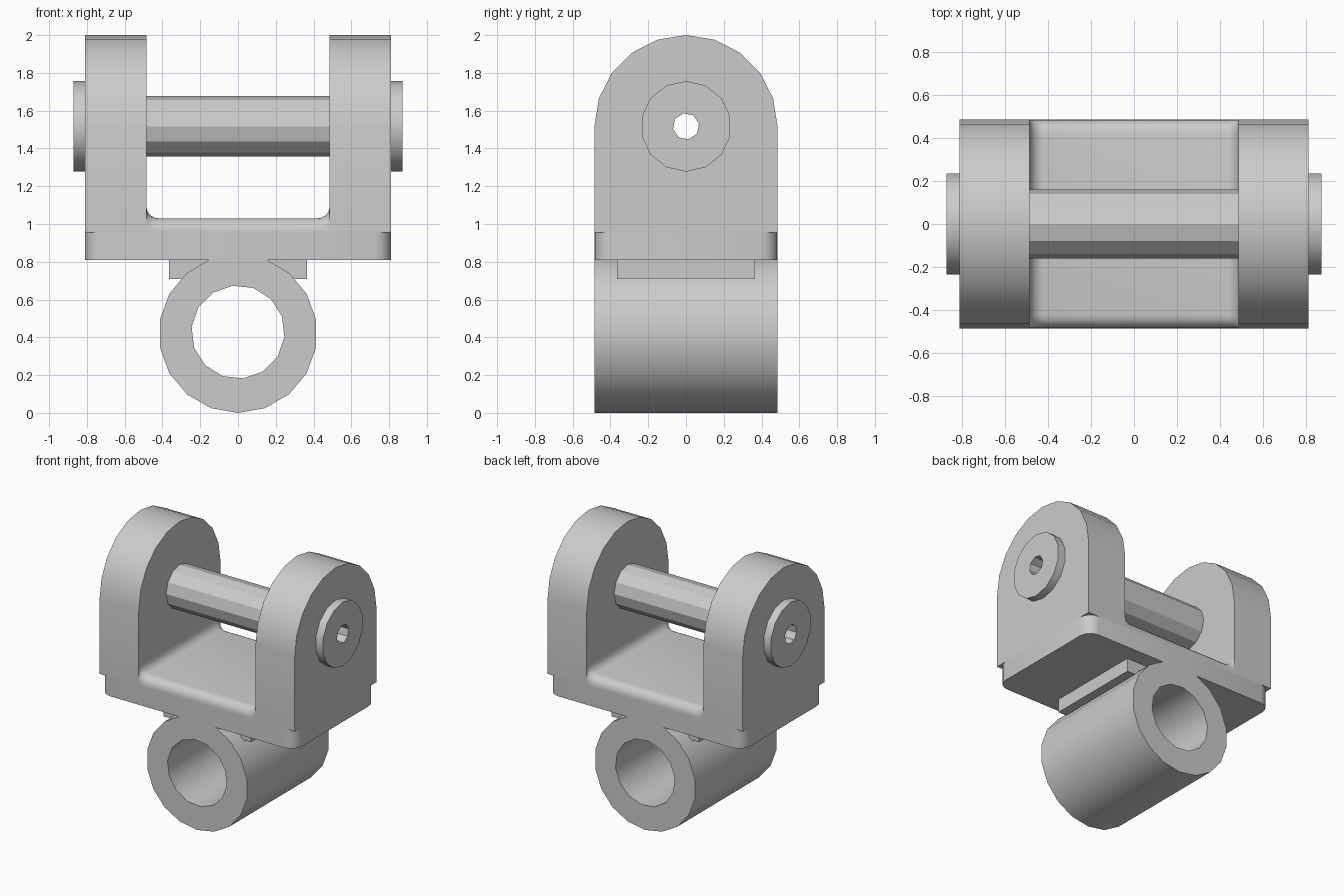
import bpy, bmesh
from math import sin, cos, pi, radians

if "Cube" in bpy.data.objects:
    bpy.data.objects.remove(bpy.data.objects["Cube"])

# One plain grey metal
grey = bpy.data.materials.new("grey metal")
grey.use_nodes = True
colour = (0.6, 0.6, 0.6, 1)
grey.diffuse_color = colour
grey.node_tree.nodes["Principled BSDF"].inputs["Base Color"].default_value = colour

HALF = 0.485          # half depth, and half the gap between the cheeks
SIDE = 0.81           # outer face of the cheeks
BASE = 0.81           # underside of the base
STEP = 0.955          # top of the rounded base corners
PIN_Z = 1.517


def finish(name, bm, angle=29):
    bmesh.ops.recalc_face_normals(bm, faces=bm.faces)
    mesh = bpy.data.meshes.new(name)
    bm.to_mesh(mesh)
    bm.free()
    mesh.materials.append(grey)
    obj = bpy.data.objects.new(name, mesh)
    bpy.context.collection.objects.link(obj)
    bpy.ops.object.select_all(action='DESELECT')
    obj.select_set(True)
    bpy.context.view_layer.objects.active = obj
    bpy.ops.object.shade_smooth_by_angle(angle=radians(angle))
    return obj


def ring(radius, sides, cu=0, cv=0, turn=0.0, sweep=2 * pi, closed=True):
    count = sides if closed else sides + 1
    return [(cu + radius * cos(turn + sweep * i / sides),
             cv + radius * sin(turn + sweep * i / sides)) for i in range(count)]


def prism(name, loops, axis, lo, hi):
    """Extrude an outline, with any holes after it, along one axis."""
    place = {'x': lambda u, v, w: (w, u, v),
             'y': lambda u, v, w: (u, w, v),
             'z': lambda u, v, w: (u, v, w)}[axis]
    bm = bmesh.new()
    caps = ([], [])
    for loop in loops:
        ends = [[bm.verts.new(place(u, v, w)) for u, v in loop] for w in (lo, hi)]
        for i in range(len(loop)):
            j = (i + 1) % len(loop)
            bm.faces.new((ends[0][i], ends[0][j], ends[1][j], ends[1][i]))
            for cap, end in zip(caps, ends):
                cap.append(bm.edges.get((end[i], end[j])))
    for cap in caps:
        bmesh.ops.triangle_fill(bm, edges=cap, use_beauty=True)
    return finish(name, bm)


# Base plate with rounded corners
r = 0.09
plan = []
for k, (sx, sy) in enumerate([(1, 1), (-1, 1), (-1, -1), (1, -1)]):
    plan += ring(r, 4, sx * (SIDE - r), sy * (HALF - r), k * pi / 2, pi / 2, False)
prism("base_plate", [plan], 'z', BASE, STEP)

# Saddle floor: rounded front and back edges, filleted into the cheeks
bm = bmesh.new()
f = 0.065
arc = [(HALF - f + f * sin(i * pi / 10), STEP + 0.01 + f * cos(i * pi / 10))
       for i in range(6)]
sections = [(-y, h) for y, h in reversed(arc)] + arc
rows = []
for y, h in sections:
    right = ring(f, 5, HALF - f, h + f, 0, -pi / 2, False)
    left = [(-x, z) for x, z in reversed(right)]
    outline = [(HALF, STEP)] + right + left + [(-HALF, STEP)]
    rows.append([bm.verts.new((x, y, z)) for x, z in outline])
n = len(rows[0])
for a, b in zip(rows, rows[1:]):
    for i in range(n):
        j = (i + 1) % n
        bm.faces.new((a[i], a[j], b[j], b[i]))
for row in (rows[0], rows[-1]):
    bm.faces.new(row)
finish("saddle_floor", bm)

# Cheeks, pin heads and pin, all bored through
bore = ring(0.07, 8, 0, PIN_Z, pi / 16)
pin_outline = ring(0.16, 12, 0, PIN_Z)
cheek_outline = [(-HALF, STEP), (HALF, STEP)] + ring(HALF, 10, 0, 2 - HALF, 0, pi, False)
for side, s in (("left", 1), ("right", -1)):
    prism(side + "_cheek", [cheek_outline, pin_outline], 'x', s * HALF, s * SIDE)
    prism(side + "_pin_head", [ring(0.24, 14, 0, PIN_Z, pi / 14), bore], 'x',
          s * SIDE, s * (SIDE + 0.06))
prism("cross_pin", [pin_outline, bore], 'x', -SIDE, SIDE)

# Pad under the base and the barrel below it
pad = [(-0.365, -0.365), (0.365, -0.365), (0.365, 0.365), (-0.365, 0.365)]
prism("under_pad", [pad], 'z', 0.71, BASE)
prism("barrel", [ring(0.42, 18, 0, 0.42, -pi / 2),
                 ring(0.247, 14, 0, 0.428, radians(71))], 'y', -HALF, HALF)
